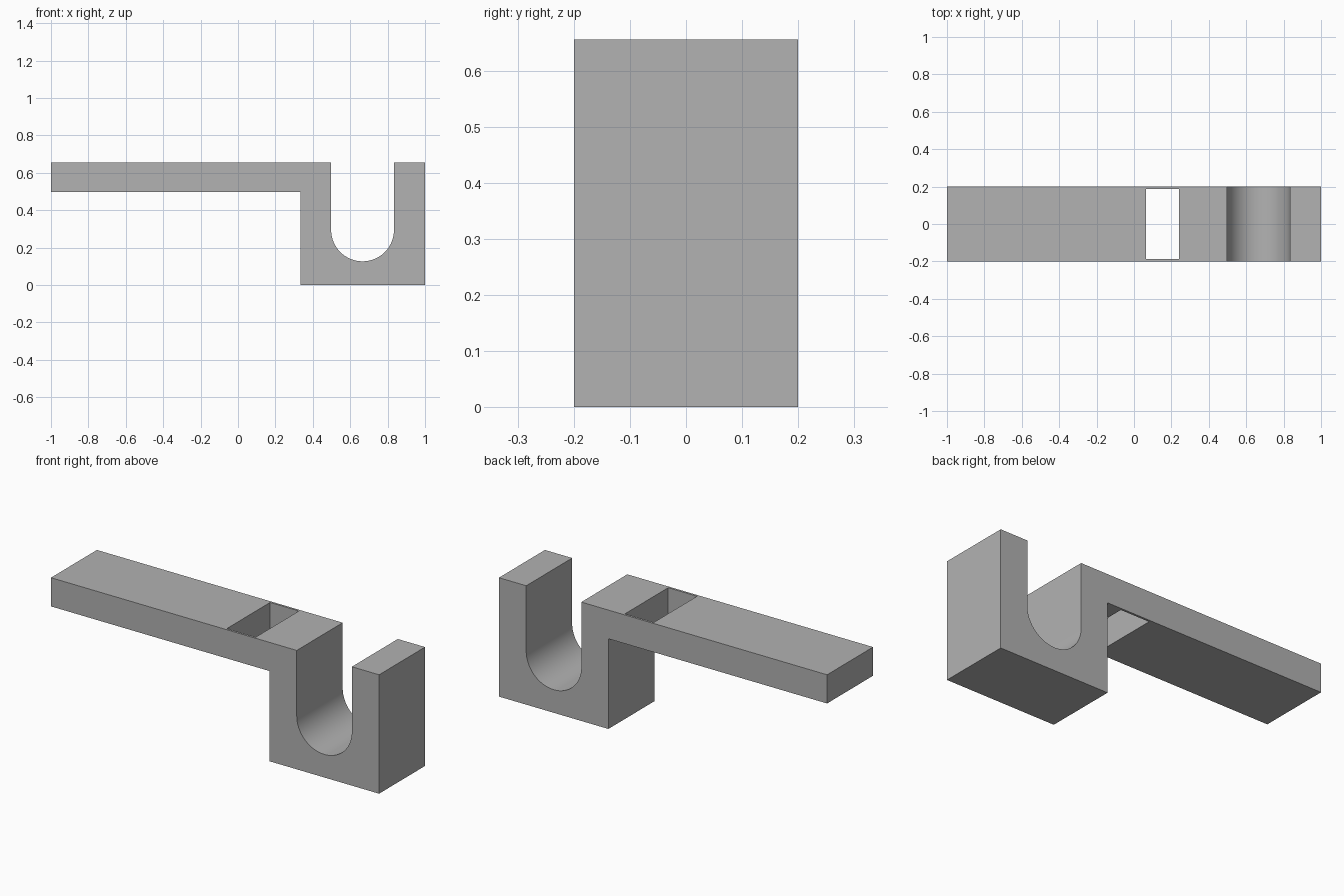
import bpy
import bmesh
from math import pi, cos, sin

cube = bpy.data.objects.get("Cube")
if cube:
    bpy.data.objects.remove(cube, do_unlink=True)

HALF_DEPTH = 0.2
TOP = 0.655
ARM_BOTTOM = 0.497
HOOK_LEFT = 0.333
GROOVE_X, GROOVE_Z, GROOVE_R = 0.666, 0.295, 0.168
ARC_STEPS = 48

# Single grey material
grey = bpy.data.materials.new("plain_grey")
grey.use_nodes = True
colour = (0.447, 0.447, 0.447, 1)
grey.diffuse_color = colour
grey.node_tree.nodes["Principled BSDF"].inputs["Base Color"].default_value = colour


def extrude_profile(name, profile, half_depth):
    """Extrude an x-z outline along y, centred on y = 0."""
    bm = bmesh.new()
    face = bm.faces.new([bm.verts.new((x, -half_depth, z)) for x, z in profile])
    result = bmesh.ops.extrude_face_region(bm, geom=[face])
    verts = [v for v in result["geom"] if isinstance(v, bmesh.types.BMVert)]
    bmesh.ops.translate(bm, verts=verts, vec=(0, 2 * half_depth, 0))
    bmesh.ops.recalc_face_normals(bm, faces=bm.faces)
    mesh = bpy.data.meshes.new(name)
    bm.to_mesh(mesh)
    bm.free()
    mesh.materials.append(grey)
    obj = bpy.data.objects.new(name, mesh)
    bpy.context.collection.objects.link(obj)
    return obj


# Arm and hook outline, with a round-bottomed groove
angles = [pi + pi * i / ARC_STEPS for i in range(ARC_STEPS + 1)]
groove = [(GROOVE_X + GROOVE_R * cos(a), GROOVE_Z + GROOVE_R * sin(a)) for a in angles]
outline = [(-1, TOP), (-1, ARM_BOTTOM), (HOOK_LEFT, ARM_BOTTOM), (HOOK_LEFT, 0),
           (1, 0), (1, TOP), (GROOVE_X + GROOVE_R, TOP)]
outline += groove[::-1] + [(GROOVE_X - GROOVE_R, TOP)]
bracket = extrude_profile("hook_bracket", outline, HALF_DEPTH)

# Rectangular slot through the arm
slot = [(0.064, 0.4), (0.24, 0.4), (0.24, 0.8), (0.064, 0.8)]
cutter = extrude_profile("slot_cutter", slot, 0.188)
cutter.hide_render = True
cut = bracket.modifiers.new("slot", "BOOLEAN")
cut.operation = "DIFFERENCE"
cut.solver = "EXACT"
cut.object = cutter

bpy.context.view_layer.objects.active = bracket
bracket.select_set(True)
bpy.ops.object.modifier_apply(modifier=cut.name)
bpy.data.objects.remove(cutter, do_unlink=True)

# Smooth groove, crisp edges elsewhere
bpy.ops.object.shade_smooth_by_angle(angle=pi / 6)
